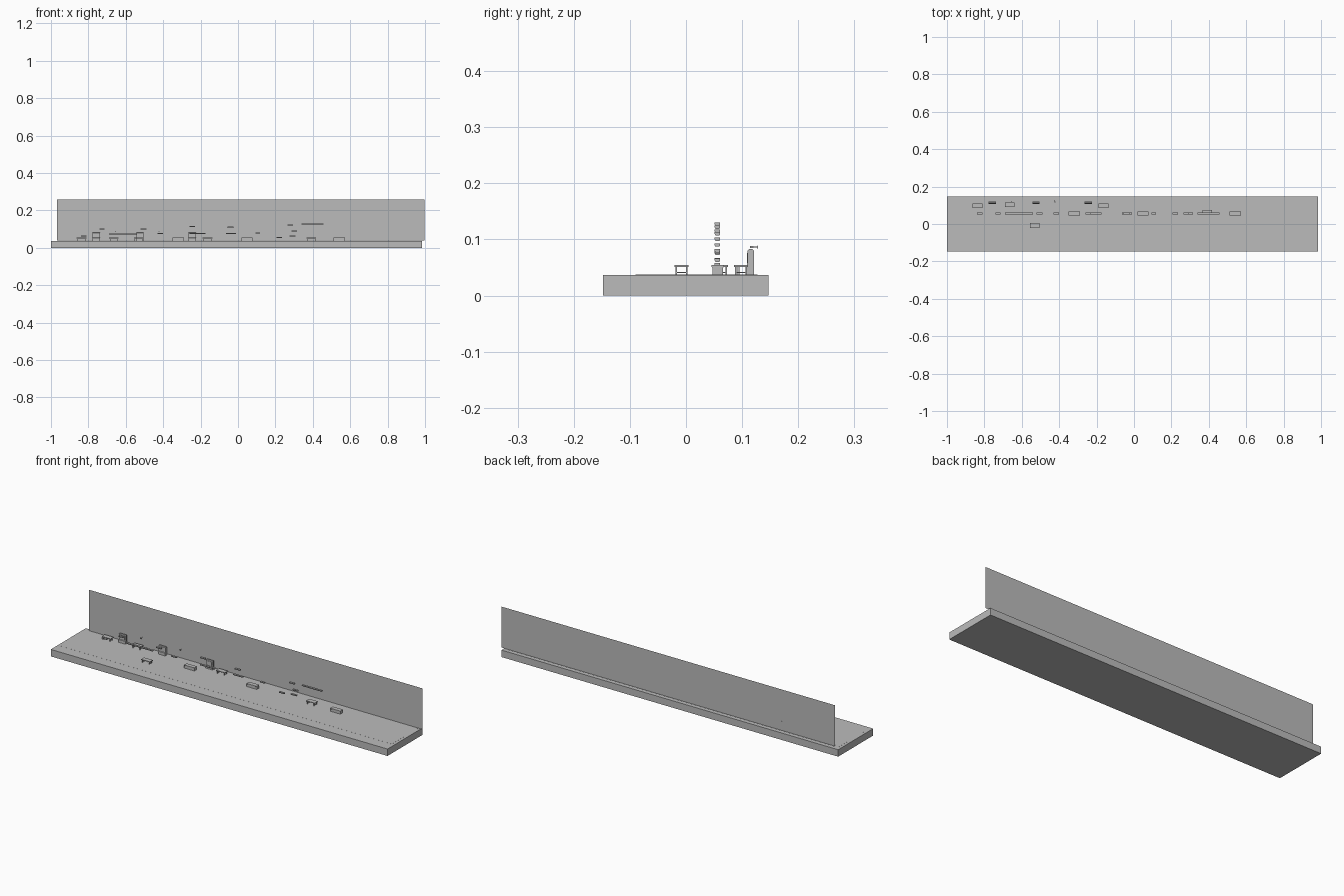
import bpy
import bmesh
from mathutils import Matrix

cube = bpy.data.objects.get("Cube")
if cube:
    bpy.data.objects.remove(cube, do_unlink=True)

grey = bpy.data.materials.new("plain grey")
grey.use_nodes = True
GREY = (0.5, 0.5, 0.5, 1)
grey.diffuse_color = GREY
grey.node_tree.nodes["Principled BSDF"].inputs["Base Color"].default_value = GREY

TOP = 0.037   # walking surface
WALL_Y = 0.128


def finish(name, bm):
    mesh = bpy.data.meshes.new(name)
    bmesh.ops.recalc_face_normals(bm, faces=bm.faces[:])
    bm.to_mesh(mesh)
    bm.free()
    mesh.materials.append(grey)
    obj = bpy.data.objects.new(name, mesh)
    bpy.context.collection.objects.link(obj)
    return obj


def add_box(bm, x, y, z):
    """Add a box spanning the (min, max) pairs x, y, z."""
    spans = (x, y, z)
    centre = [(a + b) / 2 for a, b in spans]
    size = [b - a for a, b in spans]
    bmesh.ops.create_cube(bm, size=1, matrix=Matrix.Translation(centre) @ Matrix.Diagonal((*size, 1)))


def box(name, x, y, z):
    bm = bmesh.new()
    add_box(bm, x, y, z)
    return finish(name, bm)


def extrude_along_x(name, x0, x1, profile):
    """Sweep a (y, z) outline from x0 to x1."""
    bm = bmesh.new()
    face = bm.faces.new([bm.verts.new((x0, y, z)) for y, z in profile])
    swept = bmesh.ops.extrude_face_region(bm, geom=[face])
    moved = [g for g in swept["geom"] if isinstance(g, bmesh.types.BMVert)]
    bmesh.ops.translate(bm, verts=moved, vec=(x1 - x0, 0, 0))
    if face.is_valid is False or len(bm.faces) < len(profile) + 2:
        bm.faces.new([v for v in bm.verts if v not in moved])
    return finish(name, bm)


# Platform base and the thin paving layer on it
box("platform_base", (-1, 0.985), (-0.148, 0.147), (0, TOP))
box("paving_layer", (-0.985, 0.97), (-0.09, 0.127), (TOP - 0.001, TOP + 0.0003))

# Single-sheet back wall
bm = bmesh.new()
bm.faces.new([bm.verts.new((x, WALL_Y, z)) for x, z in
              ((-0.967, 0.04), (0.998, 0.04), (0.998, 0.258), (-0.967, 0.258))])
finish("back_wall", bm)


# Benches: plank seat, four legs, end rails
def bench(x, y):
    bm = bmesh.new()
    w, d = 0.026, 0.0125
    add_box(bm, (x - w, x + w), (y - d, y + d), (0.051, 0.0545))
    for side in (-1, 1):
        lx = x + side * 0.020
        for end in (-1, 1):
            ly = y + end * 0.0095
            add_box(bm, (lx - 0.0015, lx + 0.0015), (ly - 0.0015, ly + 0.0015), (TOP, 0.051))
        add_box(bm, (lx - 0.001, lx + 0.001), (y - 0.0095, y + 0.0095), (0.040, 0.042))
    finish("bench", bm)


for x, y in ((-0.837, 0.098), (-0.664, 0.103), (-0.531, -0.008), (-0.163, 0.098), (0.392, 0.062)):
    bench(x, y)

# Solid blocks with a slightly wider lid
for x in (-0.32, 0.048, 0.541):
    c = 0.0565
    extrude_along_x("low_block", x - 0.03, x + 0.03, [
        (c - 0.0095, TOP), (c + 0.0095, TOP), (c + 0.0095, 0.050), (c + 0.011, 0.051),
        (c + 0.011, 0.0545), (c - 0.011, 0.0545), (c - 0.011, 0.051), (c - 0.0095, 0.050)])

# Machines with a sloped upper front
for x in (-0.758, -0.524, -0.245):
    extrude_along_x("machine_body", x - 0.02, x + 0.02, [
        (0.106, TOP), (0.121, TOP), (0.121, 0.080), (0.118, 0.083),
        (0.113, 0.083), (0.110, 0.080), (0.109, 0.054), (0.106, 0.052)])
    box("machine_screen", (x - 0.014, x + 0.014), (0.1085, 0.1105), (0.058, 0.076))

# Wall lamps: arm, head and mounting plate just through the wall
for x in (-0.655, -0.423):
    box("lamp_plate", (x - 0.003, x + 0.003), (0.127, 0.1285), (0.083, 0.089))
    box("lamp_arm", (x - 0.001, x + 0.001), (0.119, 0.128), (0.0855, 0.0875))
    box("lamp_head", (x - 0.003, x + 0.003), (0.114, 0.120), (0.0845, 0.0885))

# Floating ledges: (left end, right end, height)
LEDGES = (
    (-0.84, -0.81, 0.064), (-0.74, -0.715, 0.10), (-0.69, -0.54, 0.075),
    (-0.52, -0.49, 0.10), (-0.43, -0.40, 0.077), (-0.26, -0.175, 0.077),
    (-0.26, -0.23, 0.115), (-0.065, -0.01, 0.077), (-0.056, -0.025, 0.11),
    (0.093, 0.118, 0.08), (0.205, 0.235, 0.055), (0.265, 0.295, 0.122),
    (0.275, 0.307, 0.063), (0.285, 0.315, 0.09), (0.34, 0.457, 0.127))
for x0, x1, z in LEDGES:
    extrude_along_x("floating_ledge", x0, x1, [
        (0.0525, z - 0.003), (0.0595, z - 0.003), (0.061, z),
        (0.061, z + 0.003), (0.051, z + 0.003), (0.051, z)])
